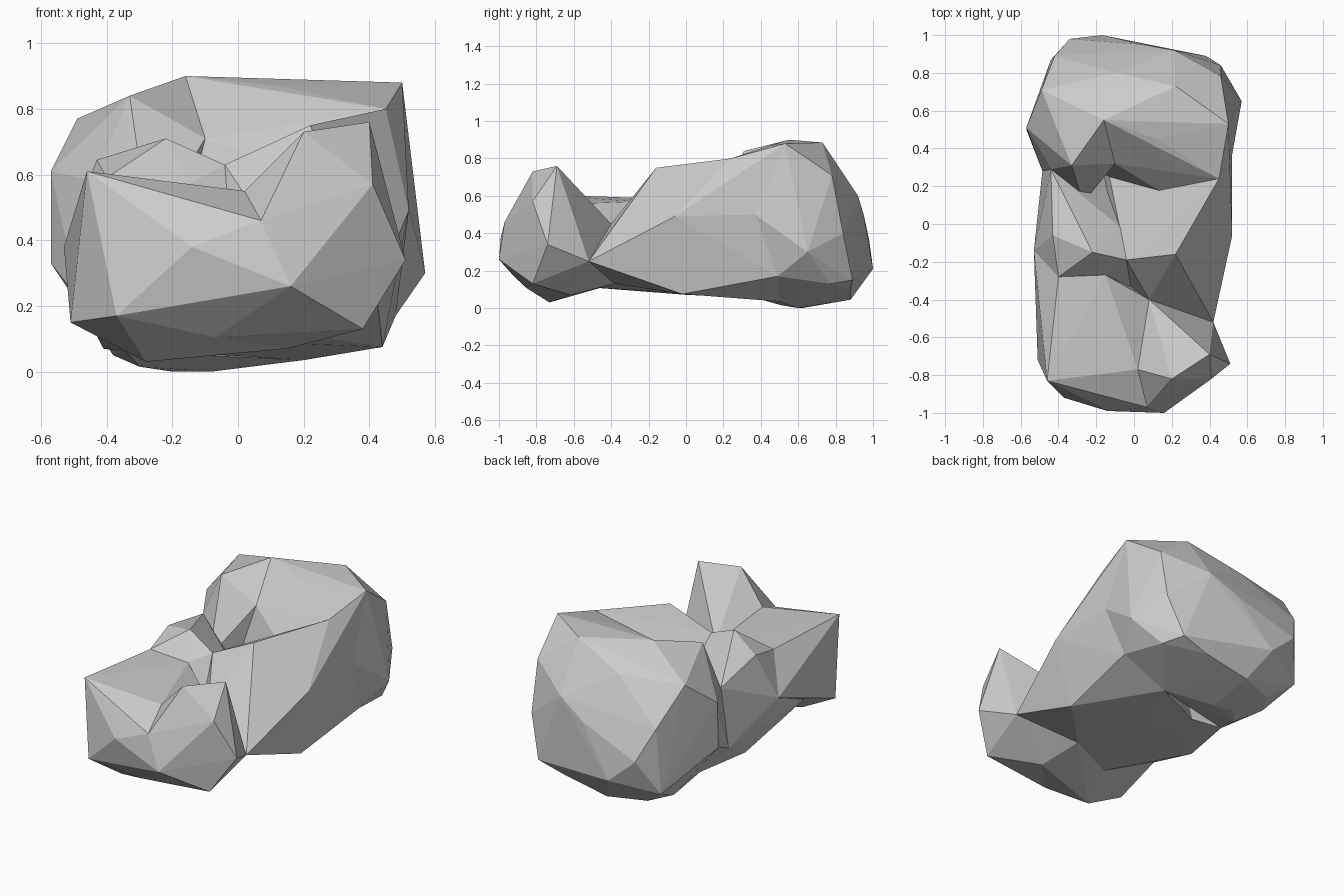
import bpy, bmesh

if "Cube" in bpy.data.objects:
    bpy.data.objects.remove(bpy.data.objects["Cube"])


def lump(name, pts):
    """Faceted convex lump of stone spanned by a few corner points."""
    bm = bmesh.new()
    for p in pts:
        bm.verts.new(p)
    hull = bmesh.ops.convex_hull(bm, input=bm.verts[:])
    loose = {g for g in hull["geom_interior"] + hull["geom_unused"]
             if isinstance(g, bmesh.types.BMVert)}
    bmesh.ops.delete(bm, geom=list(loose), context='VERTS')
    bmesh.ops.recalc_face_normals(bm, faces=bm.faces[:])
    me = bpy.data.meshes.new(name)
    bm.to_mesh(me)
    bm.free()
    ob = bpy.data.objects.new(name, me)
    bpy.context.collection.objects.link(ob)
    return ob


# corners where neighbouring lumps meet
crest, crest_r = (-.16, .55, .90), (.12, .45, .87)
peak_r, shoulder_r, shoulder_l = (.5, .53, .88), (.45, .24, .80), (-.33, .31, .84)
pit_top, pit_r, pit_b, pit_l = (-.10, .32, .71), (.12, .18, .60), (-.13, .25, .45), (-.27, .11, .43)
flank_r, flank_l = (.52, -.06, .49), (-.53, -.14, .38)
saddle, notch = (.08, -.40, .45), (.42, -.52, .25)
mid_a, mid_b = (-.04, -.19, .63), (-.07, -.02, .56)
left_a, left_b = (-.40, -.28, .59), (-.15, -.27, .57)
brow, nose, chin = (.02, -.77, .55), (.07, -.97, .46), (.16, -1.0, .26)
under, under_f, under_l = (.15, -.62, .07), (-.07, -.85, .105), (-.28, -.73, .03)
side_l, side_r, low_r = (-.57, .51, .61), (.52, .37, .50), (.48, .49, .17)
base_l, base_r, base_b = (-.41, .01, .07), (.44, -.02, .075), (-.34, .35, .06)
dip_r, dip_l, edge_l = (.09, -.38, .13), (-.20, -.50, .11), (-.49, -.48, .25)
waist_l, waist_low = (-.44, .29, .58), (-.485, .28, .22)
floor_r = (.20, .50, .035)

# large rounded lump at the back
back = lump("boulder", [
    crest, crest_r, peak_r, side_l, side_r, (.22, .73, .885), (-.49, .71, .77),
    (-.57, .50, .33), (-.10, .80, .77), (-.42, .89, .55), (-.34, .98, .36),
    (-.17, 1.0, .21), (.04, .95, .50), (.21, .92, .60), (.46, .84, .40),
    (.46, .78, .71), (.57, .65, .30), (.44, .77, .13), low_r,
    (-.20, .62, 0), (-.08, .60, 0), floor_r, (-.30, .51, .015),
    (-.30, .80, .045), (-.08, .88, .045), (.21, .88, .10), (.38, .89, .15),
    (-.44, .87, .15), (-.38, .66, .05), pit_top, pit_b, base_b])

lumps = [
    # raised shoulders either side of the hollow
    lump("right_shoulder", [crest, crest_r, peak_r, shoulder_r, pit_top, pit_r,
                            pit_b, side_r, flank_r, low_r, base_r,
                            (.1, .4, .1)]),
    lump("left_shoulder", [crest, shoulder_l, pit_top, side_l, pit_l,
                           (-.49, .71, .77), waist_l, (-.57, .50, .33),
                           waist_low, base_b, (-.1, .4, .1)]),
    # sloping ridges of the waist
    lump("right_ridge", [shoulder_r, (.22, -.16, .75), pit_r, pit_b, mid_a, mid_b,
                         flank_r, saddle, notch, base_r, low_r, floor_r, dip_r,
                         (-.2, -.2, .10), (-.2, .3, .06)]),
    lump("left_ridge", [(-.22, -.15, .71), (-.43, -.06, .645), left_a, left_b,
                        mid_a, mid_b, pit_l, flank_l, waist_l, waist_low,
                        base_l, base_b, edge_l, dip_l, dip_r, (0, .3, .06)]),
    # two lumps forming the front end
    lump("front_left", [(-.46, -.83, .61), left_a, left_b, brow, saddle, flank_l,
                        (-.51, -.72, .15), (-.37, -.92, .17), (-.14, -.99, .38),
                        nose, chin, under_l, under_f, under,
                        dip_r, dip_l, edge_l]),
    lump("front_right", [(.40, -.69, .76), (.20, -.82, .73), brow, saddle,
                         (.24, -.58, .60), (.41, -.82, .57), (.51, -.74, .34),
                         notch, (.38, -.82, .13), chin, nose, under, under_f,
                         dip_r]),
]

# fuse the lumps into a single stone
bpy.context.view_layer.objects.active = back
for part in lumps:
    mod = back.modifiers.new("fuse", 'BOOLEAN')
    mod.operation = 'UNION'
    mod.solver = 'EXACT'
    mod.object = part
    bpy.ops.object.modifier_apply(modifier=mod.name)
    bpy.data.objects.remove(part, do_unlink=True)
